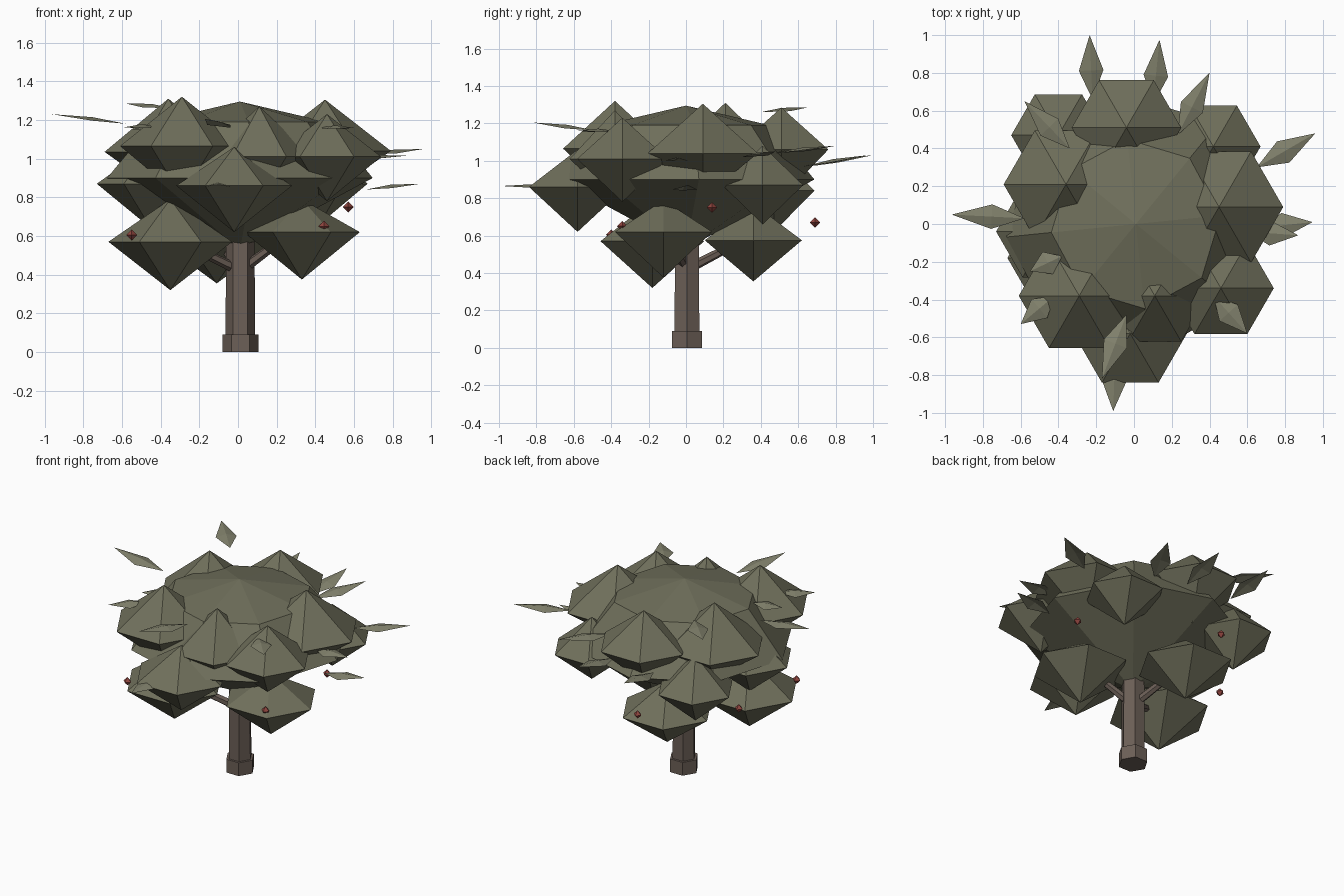
import bpy, math
from mathutils import Vector

if "Cube" in bpy.data.objects:
    bpy.data.objects.remove(bpy.data.objects["Cube"])


def material(name, rgb):
    m = bpy.data.materials.new(name)
    m.diffuse_color = (*rgb, 1)
    m.use_nodes = True
    m.node_tree.nodes["Principled BSDF"].inputs["Base Color"].default_value = m.diffuse_color
    return m


FOLIAGE = material("foliage", (0.16, 0.16, 0.105))
LEAF = material("leaf", (0.22, 0.22, 0.15))
BARK = material("bark", (0.15, 0.115, 0.095))
RED = material("fruit_red", (0.28, 0.06, 0.05))


def add_mesh(name, verts, faces, mat):
    me = bpy.data.meshes.new(name)
    me.from_pydata(verts, [], faces)
    me.materials.append(mat)
    ob = bpy.data.objects.new(name, me)
    bpy.context.collection.objects.link(ob)
    return ob


def lathe(name, x, y, bottom, rings, top, n, mat, turn=0.0):
    """Faceted solid: bottom point, (radius, z) rings, top point."""
    verts = [(x, y, bottom)]
    for r, z in rings:
        for i in range(n):
            a = turn + i * math.tau / n
            verts.append((x + r * math.cos(a), y + r * math.sin(a), z))
    verts.append((x, y, top))
    last, faces = len(verts) - 1, []
    for i in range(n):
        j = (i + 1) % n
        faces.append((0, 1 + j, 1 + i))
        for k in range(len(rings) - 1):
            b, c = 1 + k * n, 1 + (k + 1) * n
            faces.append((b + i, b + j, c + j, c + i))
        b = 1 + (len(rings) - 1) * n
        faces.append((b + i, b + j, last))
    return add_mesh(name, verts, faces, mat)


def rod(name, a, b, r, n=6):
    a, b = Vector(a), Vector(b)
    bpy.ops.mesh.primitive_cone_add(vertices=n, radius1=r, radius2=r * 0.7,
                                    depth=(b - a).length, location=(a + b) / 2)
    ob = bpy.context.object
    ob.name = name
    ob.rotation_euler = (b - a).to_track_quat('Z', 'Y').to_euler()
    ob.data.materials.append(BARK)


def leaf(name, base, tip, w=0.065):
    """Folded diamond with a raised midrib."""
    base, tip = Vector(base), Vector(tip)
    d = tip - base
    side = d.cross(Vector((0, 0, 1))).normalized() * w
    mid = base + d * 0.45
    up = Vector((0, 0, 0.012))
    add_mesh(name, [base, mid - side - up * 0.5, tip, mid + side - up * 0.5, mid + up],
             [(0, 4, 1), (1, 4, 2), (2, 4, 3), (3, 4, 0)], LEAF)


# Trunk and root collar
TX, TY = 0.012, 0.005
lathe("root_collar", TX, TY, 0, [(0.093, 0), (0.093, 0.09)], 0.09, 6, BARK)
lathe("trunk", TX, TY, 0.05, [(0.077, 0.05), (0.072, 0.75)], 0.75, 6, BARK)

# Main crown
lathe("crown", 0.01, 0.0, 0.53, [(0.69, 0.9), (0.45, 1.19)], 1.295, 8, FOLIAGE, 0.1)

# Leaf clumps: x, y, radius, bottom, equator, top
clumps = {
    "low_clump": [(-0.35, -0.18, 0.32, 0.32, 0.57, 0.79),
                  (0.33, -0.12, 0.30, 0.375, 0.62, 0.79),
                  (-0.11, 0.36, 0.30, 0.355, 0.575, 0.77)],
    "middle_clump": [(-0.02, -0.58, 0.30, 0.62, 0.86, 1.06),
                     (0.42, 0.41, 0.25, 0.66, 0.87, 1.08),
                     (-0.45, -0.04, 0.28, 0.64, 0.87, 1.07),
                     (-0.40, 0.47, 0.25, 0.62, 0.84, 1.06),
                     (0.46, -0.34, 0.28, 0.78, 1.01, 1.23)],
    "high_clump": [(0.45, 0.09, 0.34, 0.80, 1.04, 1.305),
                   (-0.04, 0.51, 0.29, 0.80, 1.06, 1.285),
                   (-0.36, 0.21, 0.33, 0.80, 1.035, 1.31),
                   (-0.29, -0.38, 0.32, 0.80, 1.065, 1.32),
                   (0.11, -0.38, 0.28, 0.78, 1.01, 1.27)],
}
for name, items in clumps.items():
    for i, (x, y, r, lo, eq, hi) in enumerate(items):
        lathe(f"{name}_{i + 1}", x, y, lo, [(r, eq)], hi, 6, FOLIAGE)

# Branches reaching into the low clumps
for i, (x, y, r, lo, eq, hi) in enumerate(clumps["low_clump"]):
    rod(f"branch_{i + 1}", (TX, TY, 0.42), (x * 0.85, y * 0.85, eq), 0.028)

# Loose leaves: base, tip
leaves = [((-0.22, 0.66, 0.97), (-0.235, 1.0, 1.03)),
          ((0.10, 0.63, 0.97), (0.135, 0.975, 1.03)),
          ((0.23, 0.47, 1.04), (0.40, 0.80, 1.08)),
          ((0.65, 0.30, 1.02), (0.96, 0.48, 1.05)),
          ((0.66, -0.02, 0.84), (0.945, 0.01, 0.87)),
          ((0.60, -0.04, 1.0), (0.87, -0.06, 1.015)),
          ((0.42, -0.38, 1.16), (0.60, -0.58, 1.16)),
          ((-0.10, -0.70, 0.86), (-0.11, -0.99, 0.865)),
          ((-0.58, 0.03, 1.18), (-0.965, 0.05, 1.23)),
          ((-0.42, -0.38, 1.17), (-0.60, -0.53, 1.16)),
          ((-0.34, 0.40, 1.26), (-0.58, 0.65, 1.285)),
          ((-0.04, -0.48, 1.16), (-0.17, -0.82, 1.205)),
          ((-0.38, -0.17, 1.17), (-0.55, -0.25, 1.15))]
for i, (b, t) in enumerate(leaves):
    leaf(f"leaf_{i + 1}", b, t)

# Small red fruits
for i, (x, y, z) in enumerate([(0.57, 0.14, 0.75), (-0.55, -0.40, 0.605),
                               (0.445, -0.34, 0.65), (-0.12, 0.69, 0.67),
                               (-0.53, 0.19, 0.63)]):
    lathe(f"fruit_{i + 1}", x, y, z - 0.028, [(0.028, z)], z + 0.028, 4, RED)
